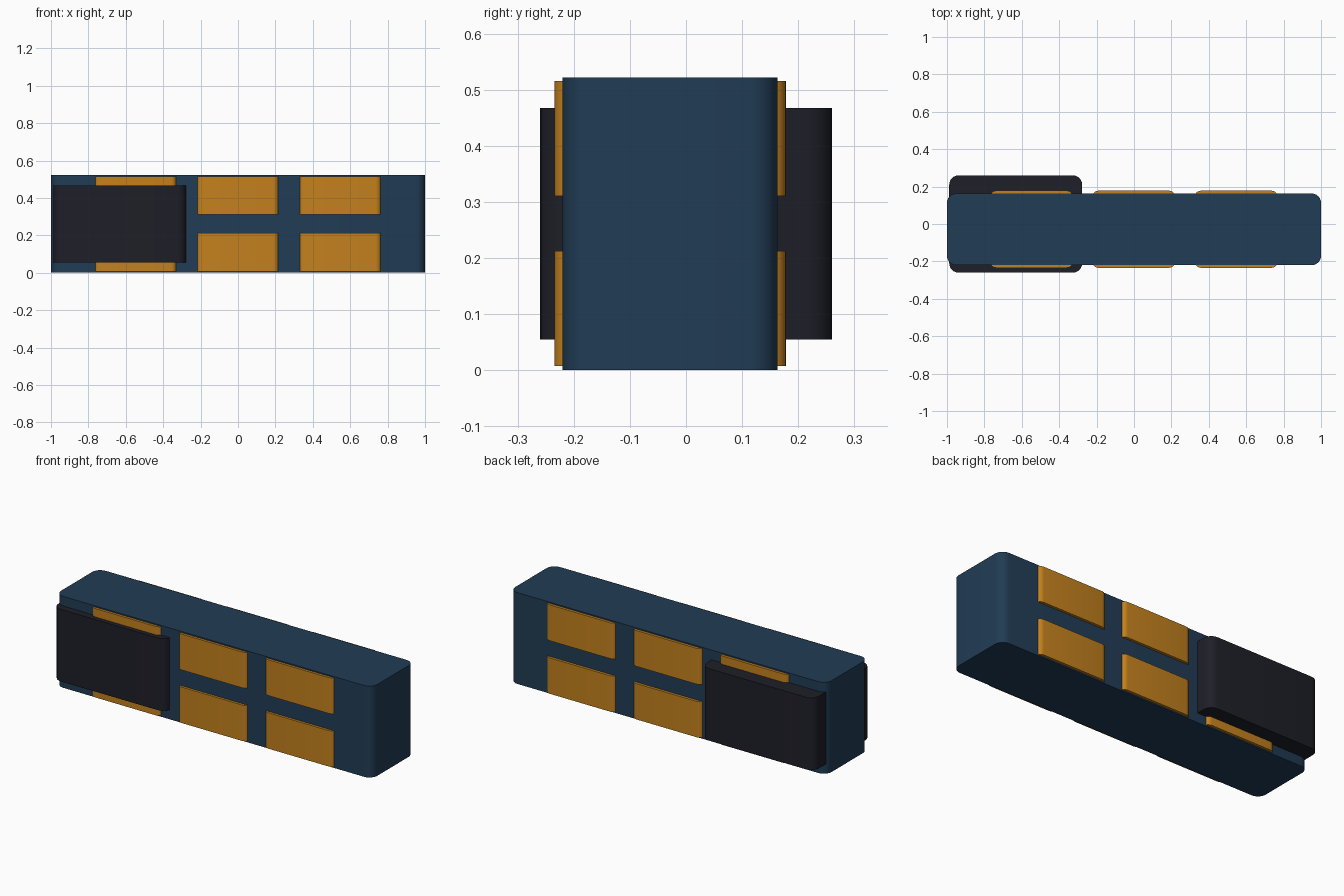
import bpy, bmesh
from math import radians

if "Cube" in bpy.data.objects:
    bpy.data.objects.remove(bpy.data.objects["Cube"])


def material(name, rgb):
    m = bpy.data.materials.new(name)
    m.diffuse_color = (*rgb, 1)
    m.use_nodes = True
    m.node_tree.nodes["Principled BSDF"].inputs["Base Color"].default_value = m.diffuse_color
    return m


def rounded_block(name, x, y, z, radius, mat):
    """Box spanning the given ranges with its vertical edges rounded."""
    bm = bmesh.new()
    bmesh.ops.create_cube(bm, size=1)
    for v in bm.verts:
        v.co = [lo + (c + 0.5) * (hi - lo) for c, (lo, hi) in zip(v.co, (x, y, z))]
    upright = [e for e in bm.edges
               if abs(e.verts[0].co.z - e.verts[1].co.z) > 1e-4]
    bmesh.ops.bevel(bm, geom=upright, offset=radius, segments=6,
                    profile=0.5, affect='EDGES')
    mesh = bpy.data.meshes.new(name)
    bm.to_mesh(mesh)
    bm.free()
    mesh.materials.append(mat)
    ob = bpy.data.objects.new(name, mesh)
    bpy.context.collection.objects.link(ob)
    bpy.ops.object.select_all(action='DESELECT')
    ob.select_set(True)
    bpy.context.view_layer.objects.active = ob
    bpy.ops.object.shade_smooth_by_angle(angle=radians(30))
    return ob


navy = material("navy", (0.015, 0.045, 0.09))
amber = material("amber", (0.55, 0.22, 0.013))
black = material("black", (0.013, 0.014, 0.021))

# Long main body
rounded_block("body", (-1, 1), (-0.22, 0.163), (0, 0.522), 0.05, navy)

# Panels run through the body and stand proud front and back
for row, z in (("lower", (0.007, 0.212)), ("upper", (0.31, 0.515))):
    for i, cx in enumerate((-0.548, -0.001, 0.546)):
        rounded_block(f"{row}_panel_{i + 1}", (cx - 0.22, cx + 0.22),
                      (-0.234, 0.178), z, 0.03, amber)

# Dark block through the left end
rounded_block("end_block", (-0.988, -0.277), (-0.26, 0.26),
              (0.055, 0.467), 0.05, black)
